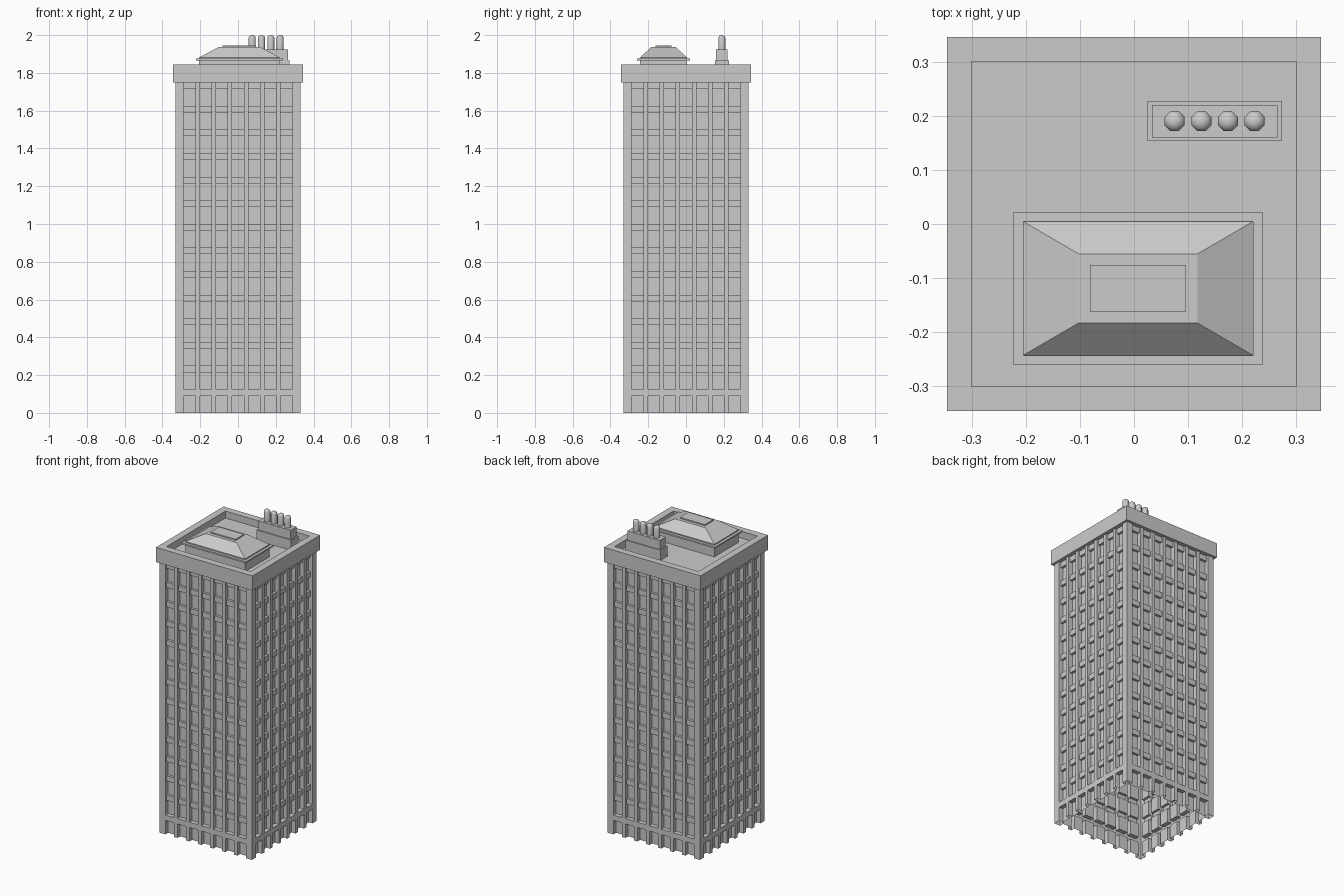
import bpy, bmesh, math
from mathutils import Matrix, Vector

if "Cube" in bpy.data.objects:
    bpy.data.objects.remove(bpy.data.objects["Cube"])

HALF, TOP, FLOOR = 0.33, 1.75, 0.125
PILASTER, SPANDREL, GLASS = 0.33, 0.318, 0.302   # depths of the facade layers


def finish(name, bm):
    bmesh.ops.remove_doubles(bm, verts=bm.verts, dist=1e-5)
    mesh = bpy.data.meshes.new(name)
    bm.to_mesh(mesh)
    bm.free()
    ob = bpy.data.objects.new(name, mesh)
    bpy.context.collection.objects.link(ob)
    return ob


def loft(name, cx, cy, sections):
    """Rectangular rings (half x, half y, z) skinned together and capped."""
    bm = bmesh.new()
    rings = [[bm.verts.new((cx + sx * hx, cy + sy * hy, z))
              for sx, sy in ((-1, -1), (1, -1), (1, 1), (-1, 1))]
             for hx, hy, z in sections]
    for a, b in zip(rings, rings[1:]):
        for i in range(4):
            j = (i + 1) % 4
            bm.faces.new((a[i], a[j], b[j], b[i]))
    bm.faces.new(rings[0][::-1])
    bm.faces.new(rings[-1])
    return finish(name, bm)


# Facade: stepped relief of pilasters, spandrels and windows, hollow inside
us = [-HALF]
for k in range(-3, 4):
    us += [k * 0.0857 - 0.031, k * 0.0857 + 0.031]
us.append(HALF)
zs = [0.0]
for k in range(1, 15):
    zs += [k * FLOOR - 0.035, k * FLOOR]


def depth(i, j):
    if i % 2 == 0 or j == 1:          # pilaster, or flush band over ground floor
        return PILASTER
    return SPANDREL if j % 2 else GLASS


bm = bmesh.new()


def quad(*pts):
    bm.faces.new([bm.verts.new((u, -d, z)) for u, d, z in pts])


for i in range(len(us) - 1):
    for j in range(len(zs) - 1):
        u0, u1, z0, z1, d = us[i], us[i + 1], zs[j], zs[j + 1], depth(i, j)
        quad((u0, d, z0), (u1, d, z0), (u1, d, z1), (u0, d, z1))
        if i < len(us) - 2:           # side steps
            e = depth(i + 1, j)
            if e != d:
                quad((u1, d, z0), (u1, e, z0), (u1, e, z1), (u1, d, z1))
        if j < len(zs) - 2:           # sill and head steps
            e = depth(i, j + 1)
            if e != d:
                quad((u0, d, z1), (u1, d, z1), (u1, e, z1), (u0, e, z1))
wall = bm.verts[:] + bm.edges[:] + bm.faces[:]
for k in range(1, 4):
    copy = bmesh.ops.duplicate(bm, geom=wall)["geom"]
    bmesh.ops.rotate(bm, cent=(0, 0, 0), matrix=Matrix.Rotation(k * math.pi / 2, 3, 'Z'),
                     verts=[v for v in copy if isinstance(v, bmesh.types.BMVert)])
finish("tower_facade", bm)

# Roof slab with parapet around a sunken deck
loft("roof_parapet", 0, 0, [(0.345, 0.345, TOP), (0.345, 0.345, 1.845),
                            (0.30, 0.30, 1.845), (0.30, 0.30, 1.80)])

# Penthouse: base walls, thin eave, hipped roof and cap
px, py = 0.0075, -0.119
loft("penthouse_base", px, py, [(0.213, 0.124, 1.80), (0.213, 0.124, 1.865)])
loft("penthouse_eave", px, py, [(0.23, 0.141, 1.865), (0.23, 0.141, 1.875)])
loft("penthouse_hip_roof", px, py, [(0.213, 0.124, 1.875), (0.213, 0.124, 1.882),
                                    (0.11, 0.064, 1.937)])
loft("penthouse_cap", px, py, [(0.089, 0.043, 1.937), (0.089, 0.043, 1.945)])

# Chimney stack: plinth and block
loft("chimney_plinth", 0.149, 0.19, [(0.124, 0.037, 1.80), (0.124, 0.037, 1.866)])
loft("chimney_block", 0.149, 0.19, [(0.116, 0.03, 1.866), (0.116, 0.03, 1.925)])

# Four eight-sided chimney pots with rounded tops
for n in range(4):
    bm = bmesh.new()
    profile = [(0.02, 1.925), (0.02, 1.986), (0.0165, 1.994), (0.009, 1.999)]
    rings = [[bm.verts.new((0.075 + 0.0493 * n + r * math.cos((s + .5) * math.pi / 4),
                            0.19 + r * math.sin((s + .5) * math.pi / 4), z))
              for s in range(8)] for r, z in profile]
    tip = bm.verts.new((0.075 + 0.0493 * n, 0.19, 2.0))
    for a, b in zip(rings, rings[1:]):
        for s in range(8):
            t = (s + 1) % 8
            bm.faces.new((a[s], a[t], b[t], b[s]))
    for s in range(8):
        bm.faces.new((rings[-1][s], rings[-1][(s + 1) % 8], tip))
    ob = finish(f"chimney_pot_{n + 1}", bm)
    for p in ob.data.polygons:
        p.use_smooth = True
